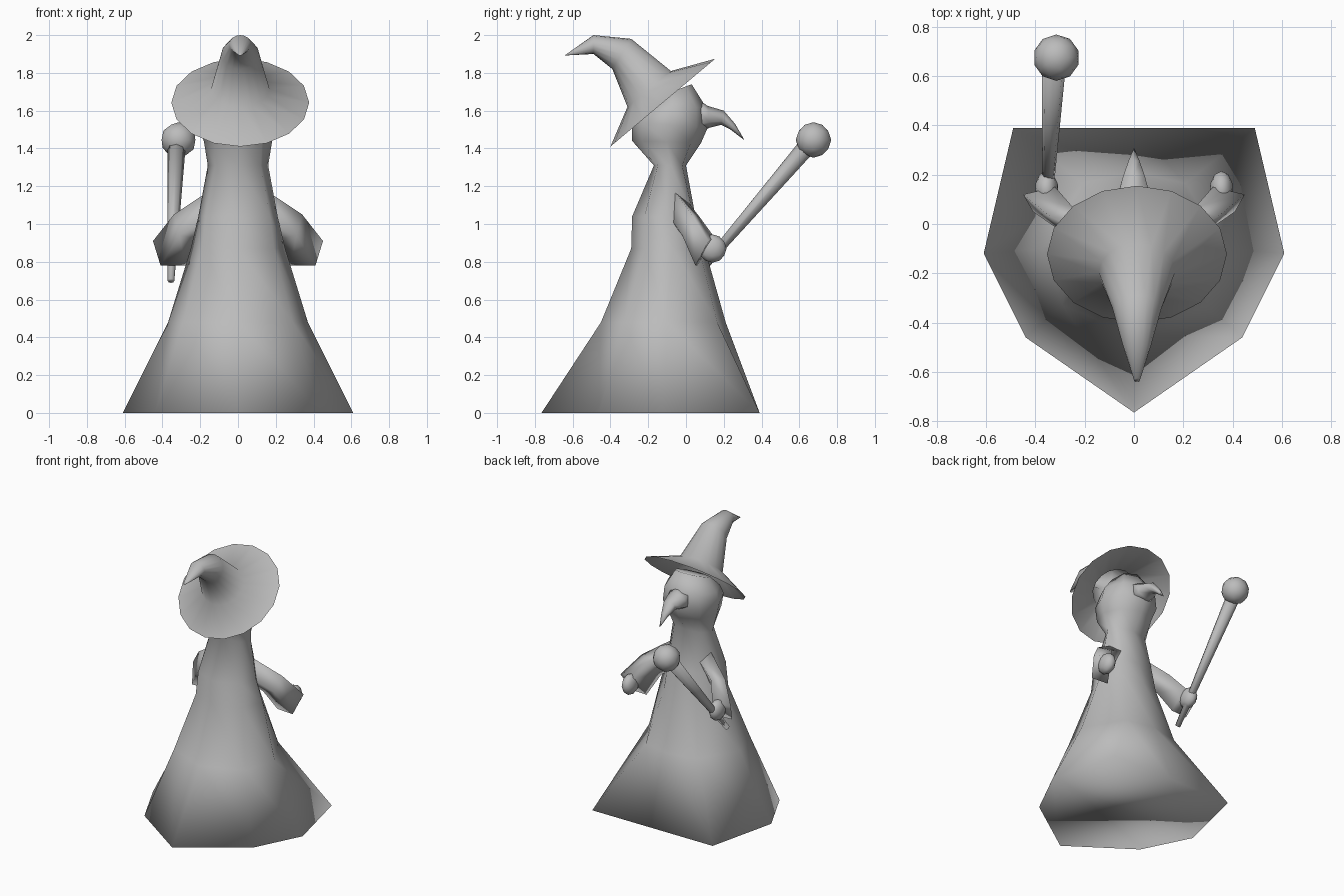
import bpy, bmesh, math
from mathutils import Vector

cube = bpy.data.objects.get("Cube")
if cube:
    bpy.data.objects.remove(cube, do_unlink=True)

grey = bpy.data.materials.new("plain grey")
grey.use_nodes = True
COLOR = (0.5, 0.5, 0.5, 1)
grey.diffuse_color = COLOR
grey.node_tree.nodes["Principled BSDF"].inputs["Base Color"].default_value = COLOR


def finish(name, bm):
    bmesh.ops.recalc_face_normals(bm, faces=bm.faces)
    for face in bm.faces:
        face.smooth = True
    mesh = bpy.data.meshes.new(name)
    bm.to_mesh(mesh)
    bm.free()
    mesh.materials.append(grey)
    bpy.context.collection.objects.link(bpy.data.objects.new(name, mesh))


def loft(name, rings, cap_start=True):
    """Skin a stack of equal point rings."""
    bm = bmesh.new()
    loops = [[bm.verts.new(p) for p in ring] for ring in rings]
    n = len(loops[0])
    for low, high in zip(loops, loops[1:]):
        for i in range(n):
            j = (i + 1) % n
            bm.faces.new((low[i], low[j], high[j], high[i]))
    if cap_start:
        bm.faces.new(loops[0][::-1])
    bm.faces.new(loops[-1])
    finish(name, bm)


def oval(y0, z0, y1, z1, rx, n, x=0):
    """Tilted oval spanning two side-profile points."""
    mid = Vector((x, (y0 + y1) / 2, (z0 + z1) / 2))
    half = Vector((0, (y1 - y0) / 2, (z1 - z0) / 2))
    return [mid + half * math.cos(a) + Vector((rx * math.sin(a), 0, 0))
            for a in (math.tau * i / n for i in range(n))]


def rod(name, start, end, radii, n):
    """Straight tapered rod."""
    start, end = Vector(start), Vector(end)
    d = (end - start).normalized()
    u = d.cross(Vector((0, 0, 1))).normalized()
    v = u.cross(d)
    loft(name, [[p + r * (u * math.cos(a) + v * math.sin(a))
                 for a in (math.tau * k / n for k in range(n))]
                for p, r in zip((start, end), radii)])


def ball(name, center, scale):
    bm = bmesh.new()
    bmesh.ops.create_icosphere(bm, subdivisions=2, radius=1)
    for v in bm.verts:
        v.co = Vector(center) + Vector(a * b for a, b in zip(v.co, scale))
    finish(name, bm)


# Robe: rear middle, half outline from the rear corner round, front ridge
robe_levels = [
    (0.00, .39, [(.49, .39), (.61, -.12), (.44, -.46)], -.765),
    (0.48, .21, [(.21, .165), (.37, -.10), (.29, -.33)], -.45),
    (0.87, .10, [(.13, .07), (.25, -.07), (.19, -.22)], -.29),
    (1.04, .05, [(.12, .04), (.21, -.09), (.17, -.22)], -.285),
    (1.31, .00, [(.11, -.02), (.16, -.08), (.12, -.15)], -.17),
]
body_rings = []
for z, rear, half, ridge in robe_levels:
    right = [Vector((x, y, z)) for x, y in half]
    left = [Vector((-x, y, z)) for x, y in reversed(half)]
    body_rings.append([Vector((0, rear, z))] + right + [Vector((0, ridge, z))] + left)

# Head continues from the neck of the robe
body_rings += [oval(*r, len(body_rings[0])) for r in [
    (-.285, 1.44, .08, 1.43, .18),
    (-.285, 1.54, .115, 1.51, .21),
    (-.25, 1.60, .105, 1.62, .195),
    (-.18, 1.66, .03, 1.74, .125)]]
loft("robe_and_head", body_rings)

# Hooked nose
loft("nose", [oval(*r, 6) for r in [
    (.06, 1.48, .05, 1.67, .09),
    (.125, 1.51, .115, 1.625, .075),
    (.185, 1.525, .20, 1.60, .05),
    (.235, 1.50, .26, 1.53, .027),
    (.305, 1.447, .307, 1.449, .002)]])

# Wide hat with bent tip
loft("hat", [oval(*r, 16, x=.012) for r in [
    (-.40, 1.41, .155, 1.875, .365),
    (-.31, 1.62, -.08, 1.81, .155),
    (-.39, 1.82, -.29, 1.98, .1),
    (-.49, 1.90, -.49, 2.00, .058),
    (-.642, 1.892, -.625, 1.905, .012)]], cap_start=False)

# Sleeves widening to a slanted square cuff, with hands
sleeve_rings = [
    [(.16, -.06, 1.17), (.14, -.09, 1.04), (.09, -.07, 1.00), (.09, .00, 1.13)],
    [(.34, .03, 1.05), (.31, -.02, .94), (.21, -.01, .92), (.25, .07, 1.04)],
    [(.45, .12, .91), (.41, .05, .78), (.28, .06, .78), (.32, .15, .93)],
]
for side, label in ((1, "left"), (-1, "right")):
    loft(label + "_sleeve", [[Vector((side * x, y, z)) for x, y, z in ring]
                             for ring in sleeve_rings])
    ball(label + "_hand", (side * .355, .14, .87), (.048, .075, .075))

# Staff with round knob
rod("staff", (-.355, .03, .70), (-.325, .64, 1.41), (.018, .048), 8)
ball("staff_knob", (-.315, .675, 1.445), (.094, .094, .094))
